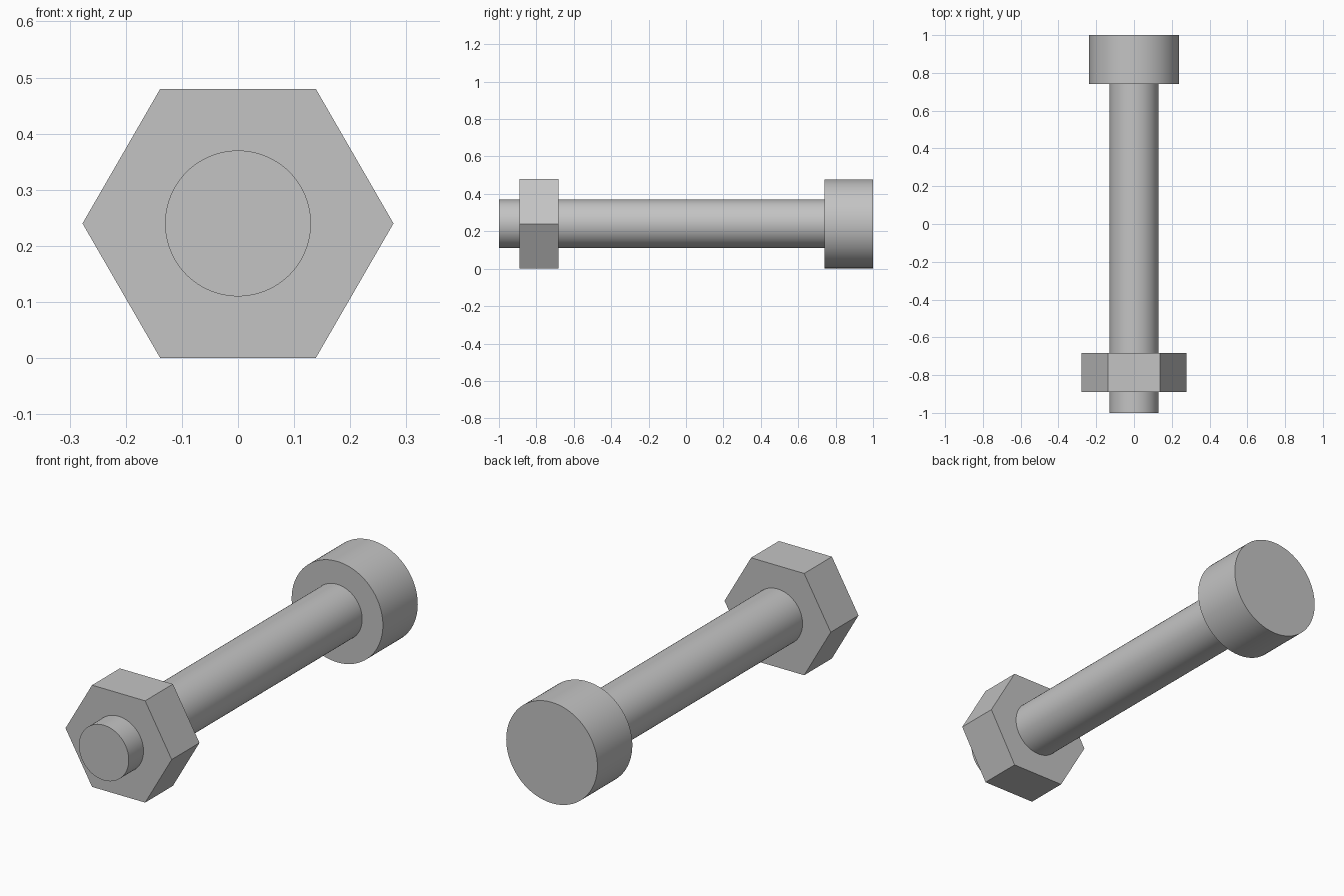
import bpy
import bmesh
from math import cos, sin, pi, radians
from mathutils import Vector

cube = bpy.data.objects.get("Cube")
if cube:
    bpy.data.objects.remove(cube, do_unlink=True)

AXIS_Z = 0.24  # height of the bolt's centre line

# Single plain grey
grey = bpy.data.materials.new("steel grey")
grey.use_nodes = True
grey.diffuse_color = (0.55, 0.55, 0.55, 1)
grey.node_tree.nodes["Principled BSDF"].inputs["Base Color"].default_value = grey.diffuse_color


def prism(name, sides, radius, y_front, y_back, smooth):
    """Regular prism along y, with its first corner pointing to +x."""
    bm = bmesh.new()
    ring = [bm.verts.new((radius * cos(2 * pi * i / sides), y_front,
                          AXIS_Z + radius * sin(2 * pi * i / sides)))
            for i in range(sides)]
    cap = bm.faces.new(ring)
    grown = bmesh.ops.extrude_face_region(bm, geom=[cap], use_keep_orig=True)
    verts = [g for g in grown["geom"] if isinstance(g, bmesh.types.BMVert)]
    bmesh.ops.translate(bm, verts=verts, vec=Vector((0, y_back - y_front, 0)))
    bmesh.ops.recalc_face_normals(bm, faces=bm.faces)
    mesh = bpy.data.meshes.new(name)
    bm.to_mesh(mesh)
    bm.free()
    mesh.materials.append(grey)
    obj = bpy.data.objects.new(name, mesh)
    bpy.context.collection.objects.link(obj)
    if smooth:
        bpy.ops.object.select_all(action="DESELECT")
        obj.select_set(True)
        bpy.context.view_layer.objects.active = obj
        bpy.ops.object.shade_smooth_by_angle(angle=radians(30))
    return obj


# Round head at the back, long shank, hexagonal nut near the front
prism("bolt_head", 96, 0.238, 0.74, 1.0, True)
prism("bolt_shank", 96, 0.13, -1.0, 0.75, True)
prism("hex_nut", 6, AXIS_Z / sin(pi / 3), -0.89, -0.683, False)
